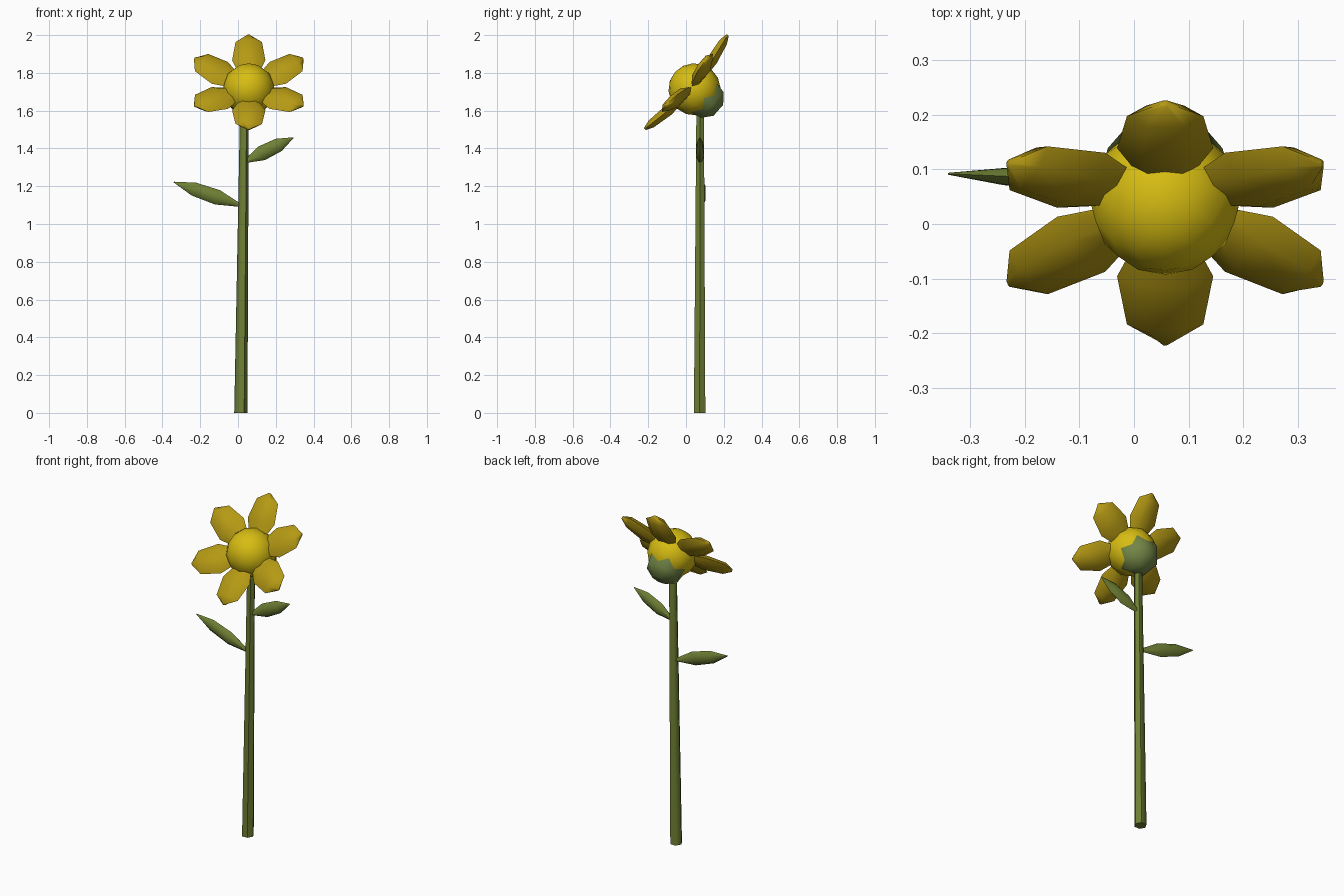
import bpy, bmesh, math
from mathutils import Vector, Matrix

if "Cube" in bpy.data.objects:
    bpy.data.objects.remove(bpy.data.objects["Cube"])


def material(name, rgb):
    m = bpy.data.materials.new(name)
    m.diffuse_color = (*rgb, 1)
    m.use_nodes = True
    m.node_tree.nodes["Principled BSDF"].inputs["Base Color"].default_value = m.diffuse_color
    return m


YELLOW = material("bright yellow", (0.68, 0.51, 0.006))
GOLD = material("golden yellow", (0.46, 0.32, 0.007))
GREEN = material("stem green", (0.16, 0.215, 0.035))
SAGE = material("sage green", (0.17, 0.24, 0.062))


def finish(name, bm, mat, angle=60):
    bmesh.ops.recalc_face_normals(bm, faces=bm.faces)
    mesh = bpy.data.meshes.new(name)
    bm.to_mesh(mesh)
    bm.free()
    mesh.materials.append(mat)
    obj = bpy.data.objects.new(name, mesh)
    bpy.context.collection.objects.link(obj)
    bpy.ops.object.select_all(action='DESELECT')
    obj.select_set(True)
    bpy.context.view_layer.objects.active = obj
    bpy.ops.object.shade_smooth_by_angle(angle=math.radians(angle))
    return obj


def loft(name, origin, along, wide, rings, sides, mat):
    """Skin elliptical rings (distance, half width, half thickness) along a direction."""
    along, wide = Vector(along).normalized(), Vector(wide).normalized()
    thick = along.cross(wide)
    bm = bmesh.new()
    loops = []
    for d, w, t in rings:
        angles = [2 * math.pi * i / sides for i in range(sides)]
        loops.append([bm.verts.new(Vector(origin) + along * d + wide * (w * math.cos(a))
                                   + thick * (t * math.sin(a))) for a in angles])
    for a, b in zip(loops, loops[1:]):
        for i in range(sides):
            j = (i + 1) % sides
            bm.faces.new((a[i], a[j], b[j], b[i]))
    bm.faces.new(loops[0])
    bm.faces.new(loops[-1])
    return finish(name, bm, mat)


# Slightly leaning, tapered stem
base, top = Vector((0.015, 0.072, 0)), Vector((0.034, 0.075, 1.62))
length = (top - base).length
stem = loft("stem", base, top - base, (1, 0, 0),
            [(0, 0.035, 0.035), (length, 0.023, 0.023)], 6, GREEN)
for v in stem.data.vertices:
    if v.co.z < 0.1:
        v.co.z = 0

# Two leaves, broad from the front and thin in depth
for name, root, tip in (("left_leaf", (0.015, 0.075, 1.098), (-0.34, 0.092, 1.222)),
                        ("right_leaf", (0.035, 0.075, 1.33), (0.293, 0.073, 1.457))):
    axis = Vector(tip) - Vector(root)
    n = axis.length
    loft(name, root, axis, axis.cross(Vector((0, 1, 0))),
         [(0, 0.008, 0.008), (0.35 * n, 0.040, 0.025),
          (0.70 * n, 0.036, 0.018), (n, 0.002, 0.002)], 6, GREEN)

# Flower head frame, facing forward and up
centre = Vector((0.057, 0.045, 1.713))
facing = Vector((0, -0.75, 0.66)).normalized()
side = Vector((1, 0, 0))
up = facing.cross(side)

# Round seed head
bm = bmesh.new()
bmesh.ops.create_uvsphere(bm, u_segments=12, v_segments=8, radius=0.138,
                          matrix=Matrix.Translation(centre)
                          @ facing.to_track_quat('Z', 'Y').to_matrix().to_4x4())
finish("seed_head", bm, YELLOW)

# Green cup behind the seed head
loft("flower_cup", centre, -facing, side,
     [(0.065, 0.118, 0.118), (0.125, 0.105, 0.105), (0.168, 0.045, 0.045)], 6, SAGE)

# Ring of six petals, cupped forward
cup = math.radians(10)
for i in range(6):
    a = math.radians(30 + 60 * i)
    radial = side * math.cos(a) + up * math.sin(a)
    loft(f"petal_{i + 1}", centre, radial * math.cos(cup) + facing * math.sin(cup),
         facing.cross(radial),
         [(0.08, 0.045, 0.018), (0.18, 0.088, 0.033),
          (0.293, 0.070, 0.026), (0.337, 0.006, 0.008)], 6, GOLD)
